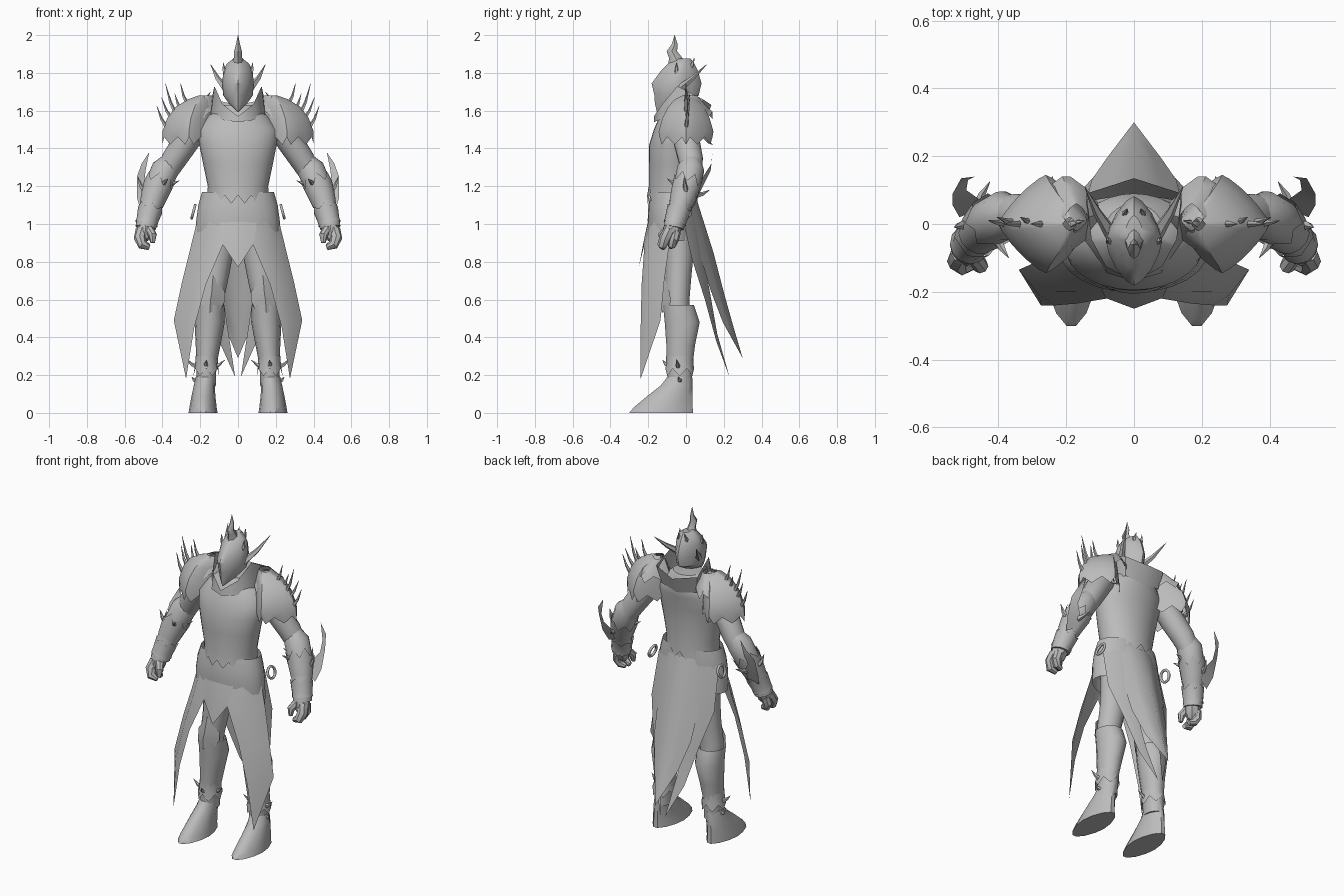
import bpy, bmesh, math
from mathutils import Vector

steel = bpy.data.materials.new("grey_steel")
steel.diffuse_color = (0.5, 0.5, 0.5, 1)


def finish(name, bm, mirror=False, angle=40):
    bmesh.ops.remove_doubles(bm, verts=bm.verts, dist=0.0005)
    bmesh.ops.recalc_face_normals(bm, faces=bm.faces)
    me = bpy.data.meshes.new(name)
    bm.to_mesh(me)
    bm.free()
    me.materials.append(steel)
    me.shade_smooth()
    me.set_sharp_from_angle(angle=math.radians(angle))
    ob = bpy.data.objects.new(name, me)
    bpy.context.collection.objects.link(ob)
    if mirror:
        m = ob.modifiers.new("mirror", 'MIRROR')
        m.use_clip = True
    return ob


def skin(bm, loops, caps=(True, True)):
    """Bridge equal loops of points into a tube."""
    vs = [[bm.verts.new(p) for p in lp] for lp in loops]
    n = len(vs[0])
    for a, b in zip(vs, vs[1:]):
        for i in range(n):
            j = (i + 1) % n
            bm.faces.new((a[i], a[j], b[j], b[i]))
    if caps[0]:
        bm.faces.new(vs[0][::-1])
    if caps[1]:
        bm.faces.new(vs[-1])


def loft(name, rings, n=16, p=1.0, jag=0.0, mirror=False, caps=(True, True)):
    """Stack of level rings (x, y, z, rx, ry); p over 1 pinches to a diamond, jag cuts teeth in the first ring."""
    bm = bmesh.new()
    loops = []
    for k, (x, y, z, rx, ry) in enumerate(rings):
        lp = []
        for i in range(n):
            a = 2 * math.pi * i / n
            c, s = math.cos(a), math.sin(a)
            c = math.copysign(abs(c) ** p, c)
            s = math.copysign(abs(s) ** p, s)
            dz = jag * (1 if i % 2 else -1) if k == 0 else 0
            lp.append((x + rx * c, y + ry * s, z + dz))
        loops.append(lp)
    skin(bm, loops, caps)
    return finish(name, bm, mirror)


def tube(name, paths, n=10, mirror=True, jag=0.0, caps=(True, True)):
    """Round limbs along paths of (x, y, z, radius)."""
    bm = bmesh.new()
    for path in paths:
        pts = [Vector(q[:3]) for q in path]
        loops = []
        for k, q in enumerate(path):
            d = (pts[min(k + 1, len(pts) - 1)] - pts[max(k - 1, 0)]).normalized()
            u = d.cross(Vector((0, 1, 0.01))).normalized()
            v = d.cross(u)
            lp = []
            for i in range(n):
                a = 2 * math.pi * i / n
                push = d * (jag * (-1) ** i) if k == 0 else Vector()
                lp.append(pts[k] + (u * math.cos(a) + v * math.sin(a)) * q[3] + push)
            loops.append(lp)
        skin(bm, loops, caps)
    return finish(name, bm, mirror)


def spikes(name, pairs, r):
    """Slightly hooked spikes from base to tip."""
    paths = []
    for b, t in pairs:
        b, t = Vector(b), Vector(t)
        m = b.lerp(t, 0.5) + Vector((0.006, 0, -0.006))
        paths.append([(*b, r), (*m, r * 0.6), (*t, 0.001)])
    return tube(name, paths, n=5)


def sheet(name, rows, mirror=True):
    """Cloth or plate from rows of equally many points."""
    bm = bmesh.new()
    vs = [[bm.verts.new(p) for p in r] for r in rows]
    for a, b in zip(vs, vs[1:]):
        for i in range(len(a) - 1):
            bm.faces.new((a[i], a[i + 1], b[i + 1], b[i]))
    return finish(name, bm, mirror, 50)


# Breastplate with a torn hem
loft("breastplate", [(0, -.072, 1.13, .162, .134), (0, -.07, 1.2, .16, .127), (0, -.07, 1.32, .185, .127),
     (0, -.065, 1.42, .205, .13), (0, -.045, 1.5, .215, .125), (0, -.025, 1.57, .16, .115),
     (0, -.02, 1.63, .085, .08)], n=28, jag=.022, caps=(False, True))

# Skirt: open hip wrap and hanging panels
loft("hip_wrap", [(0, -.072, .91, .225, .122), (0, -.074, 1.02, .221, .129), (0, -.072, 1.1, .21, .127),
     (0, -.068, 1.17, .19, .118)], n=24, caps=(False, False))
sheet("front_side_panel", [
    [(.216, -.08, 1.02), (.15, -.165, 1.02), (.03, -.198, 1.02)],
    [(.25, -.09, .88), (.17, -.2, .88), (.08, -.22, .89)],
    [(.295, -.115, .7), (.23, -.2, .69), (.17, -.235, .68)],
    [(.34, -.135, .49), (.28, -.21, .47), (.232, -.24, .45)],
    [(.275, -.24, .18)] * 3])
sheet("front_centre_panel", [
    [(0, -.2, 1.02), (.05, -.196, 1.02), (.1, -.185, 1.02)],
    [(0, -.222, .92), (.04, -.222, .92), (.085, -.217, .9)],
    [(0, -.25, .77), (.04, -.235, .83), (.08, -.22, .89)]])
sheet("cape", [
    [(.13, .02, 1.1), (.08, .045, 1.12), (0, .06, 1.12)],
    [(.14, .07, .85), (.075, .11, .85), (0, .145, .85)],
    [(.125, .13, .65), (.065, .17, .63), (0, .205, .62)],
    [(.08, .195, .48), (.042, .225, .46), (0, .25, .46)],
    [(0, .3, .29)] * 3])
sheet("back_side_panel", [
    [(.205, -.03, 1.08), (.15, .02, 1.08), (.07, .05, 1.08)],
    [(.215, .03, .82), (.16, .07, .82), (.1, .09, .84)],
    [(.155, .1, .6), (.12, .12, .6), (.08, .13, .62)],
    [(.1, .16, .38), (.075, .165, .4), (.05, .165, .42)],
    [(.015, .23, .19)] * 3])

# Belt rings
bpy.ops.mesh.primitive_torus_add(location=(.236, -.01, 1.065), rotation=(0, math.radians(75), 0),
                                 major_radius=.035, minor_radius=.008, major_segments=12, minor_segments=6)
ring = bpy.context.object
ring.name = "belt_ring"
bpy.ops.object.transform_apply(location=True, rotation=True)
ring.data.materials.append(steel)
ring.data.shade_smooth()
ring.modifiers.new("mirror", 'MIRROR')

# Helmet, crest and horns
loft("helmet", [(0, -.145, 1.595, .004, .01), (0, -.085, 1.64, .05, .08), (0, -.05, 1.68, .078, .117),
     (0, -.05, 1.745, .083, .132), (0, -.035, 1.81, .078, .098), (0, -.025, 1.85, .058, .068),
     (0, -.02, 1.875, .025, .045)], n=16, p=1.35)
loft("crest", [(0, -.035, 1.83, .04, .06), (0, -.055, 1.88, .022, .035), (0, -.075, 1.915, .02, .028),
     (0, -.06, 1.95, .011, .016), (0, -.06, 2.0, .001, .001)], n=8, p=1.3)
spikes("helmet_horn", [((.06, -.04, 1.71), (.145, .11, 1.845))], .022)
spikes("helmet_spike", [((.06, -.05, 1.79), (.078, -.05, 1.855)), ((.02, .02, 1.82), (.02, .045, 1.88))], .016)

# Standing collar, low in front and upright at the sides and back
sheet("collar", [
    [(0, -.168, 1.54), (.08, -.145, 1.55), (.145, -.05, 1.57), (.12, .07, 1.55), (0, .09, 1.53)],
    [(0, -.17, 1.57), (.082, -.125, 1.635), (.125, -.045, 1.73), (.14, .09, 1.66), (0, .135, 1.63)]])

# Shoulder armour in two layers, pinched to an outer ridge, with spikes
loft("shoulder_pad", [(.258, 0, 1.44, .143, .14), (.26, 0, 1.49, .14, .145), (.25, 0, 1.56, .125, .125),
     (.23, 0, 1.62, .1, .095), (.205, 0, 1.66, .06, .06), (.19, 0, 1.68, .02, .02)],
     n=20, p=1.6, jag=.02, mirror=True, caps=(False, False))
loft("upper_shoulder_plate", [(.2, .03, 1.575, .11, .115), (.19, .03, 1.62, .09, .085),
     (.17, .02, 1.68, .035, .04)], n=14, p=1.5, jag=.02, mirror=True, caps=(False, False))
spikes("shoulder_spike", [
    ((.32, 0, 1.56), (.385, 0, 1.745)), ((.26, 0, 1.62), (.305, 0, 1.745)), ((.37, 0, 1.5), (.43, .01, 1.625)),
    ((.34, 0, 1.54), (.405, .02, 1.67)), ((.29, 0, 1.59), (.335, .02, 1.69)),
    ((.18, 0, 1.65), (.145, .01, 1.7)), ((.25, .1, 1.46), (.24, .14, 1.42))], .013)

# Arms, bracers and hands
tube("upper_arm", [[(.22, -.01, 1.52, .07), (.28, .005, 1.43, .07), (.34, .025, 1.34, .066),
     (.385, .03, 1.26, .055)]], n=14)
tube("forearm", [[(.355, .03, 1.335, .05), (.385, .025, 1.29, .073), (.425, .005, 1.2, .07),
     (.46, -.03, 1.1, .06), (.48, -.055, 1.03, .054), (.488, -.065, .98, .055)]], n=14)
tube("bracer", [[(.415, .01, 1.225, .079), (.44, -.01, 1.16, .072), (.458, -.028, 1.105, .063)]],
     n=14, jag=.025, caps=(False, False))
tube("cuff", [[(.462, -.035, 1.085, .066), (.48, -.055, 1.02, .058), (.485, -.06, 1.0, .06)]],
     n=12, jag=.012, caps=(False, False))
tube("hand", [
    [(.485, -.065, 1.0, .048), (.495, -.08, .95, .046), (.505, -.09, .92, .03)],
    [(.51, -.085, .97, .032), (.52, -.11, .925, .032), (.505, -.125, .89, .027), (.47, -.12, .875, .014)],
    [(.505, -.055, .96, .028), (.515, -.065, .92, .028), (.5, -.075, .89, .024), (.47, -.08, .88, .014)],
    [(.475, -.09, .98, .025), (.452, -.125, .94, .023), (.452, -.13, .9, .012)]], n=8)
sheet("arm_blade", [
    [(.515, .02, 1.07), (.455, .045, 1.1)], [(.535, .055, 1.14), (.46, .075, 1.17)],
    [(.535, .09, 1.25), (.495, .1, 1.22)], [(.51, .135, 1.32), (.49, .13, 1.28)], [(.47, .14, 1.38)] * 2])
spikes("bracer_spike", [((.46, .05, 1.15), (.425, .125, 1.18)), ((.4, -.04, 1.21), (.37, -.1, 1.24)),
       ((.37, .01, 1.21), (.31, .0, 1.23)), ((.49, .0, 1.17), (.53, -.01, 1.25))], .018)

# Legs, knee plates and boots
loft("thigh", [(.15, -.04, .48, .065, .065), (.145, -.045, .6, .07, .065), (.125, -.04, .72, .076, .07),
     (.11, -.035, .85, .086, .078), (.1, -.04, 1.0, .092, .08)], n=14, mirror=True)
loft("greave", [(.17, -.033, .14, .052, .066), (.167, -.033, .25, .053, .069), (.158, -.028, .36, .066, .078),
     (.15, -.02, .48, .08, .095), (.15, -.04, .57, .077, .084)], n=14, mirror=True, caps=(True, False))
sheet("knee_plate", [
    [(.132, -.115, .73)] * 3, [(.068, -.085, .64), (.14, -.13, .63), (.212, -.085, .63)],
    [(.07, -.08, .59), (.145, -.135, .6), (.217, -.08, .59)],
    [(.09, -.095, .55), (.15, -.127, .53), (.21, -.095, .55)]])
loft("ankle_plate", [(.168, -.033, .215, .068, .076), (.167, -.033, .26, .06, .072), (.165, -.033, .3, .059, .072)],
     n=12, jag=.02, mirror=True, caps=(False, False))
spikes("ankle_spike", [((.21, -.04, .24), (.27, -.05, .285)), ((.125, -.04, .24), (.07, -.05, .28)),
       ((.165, -.09, .25), (.165, -.125, .28)), ((.21, -.03, .17), (.245, -.04, .19))], .016)
loft("boot", [(.185, -.132, 0, .077, .174), (.185, -.12, .03, .072, .16), (.183, -.085, .09, .063, .122),
     (.178, -.05, .145, .056, .086), (.17, -.033, .19, .054, .068)], n=14, p=1.15, mirror=True)
